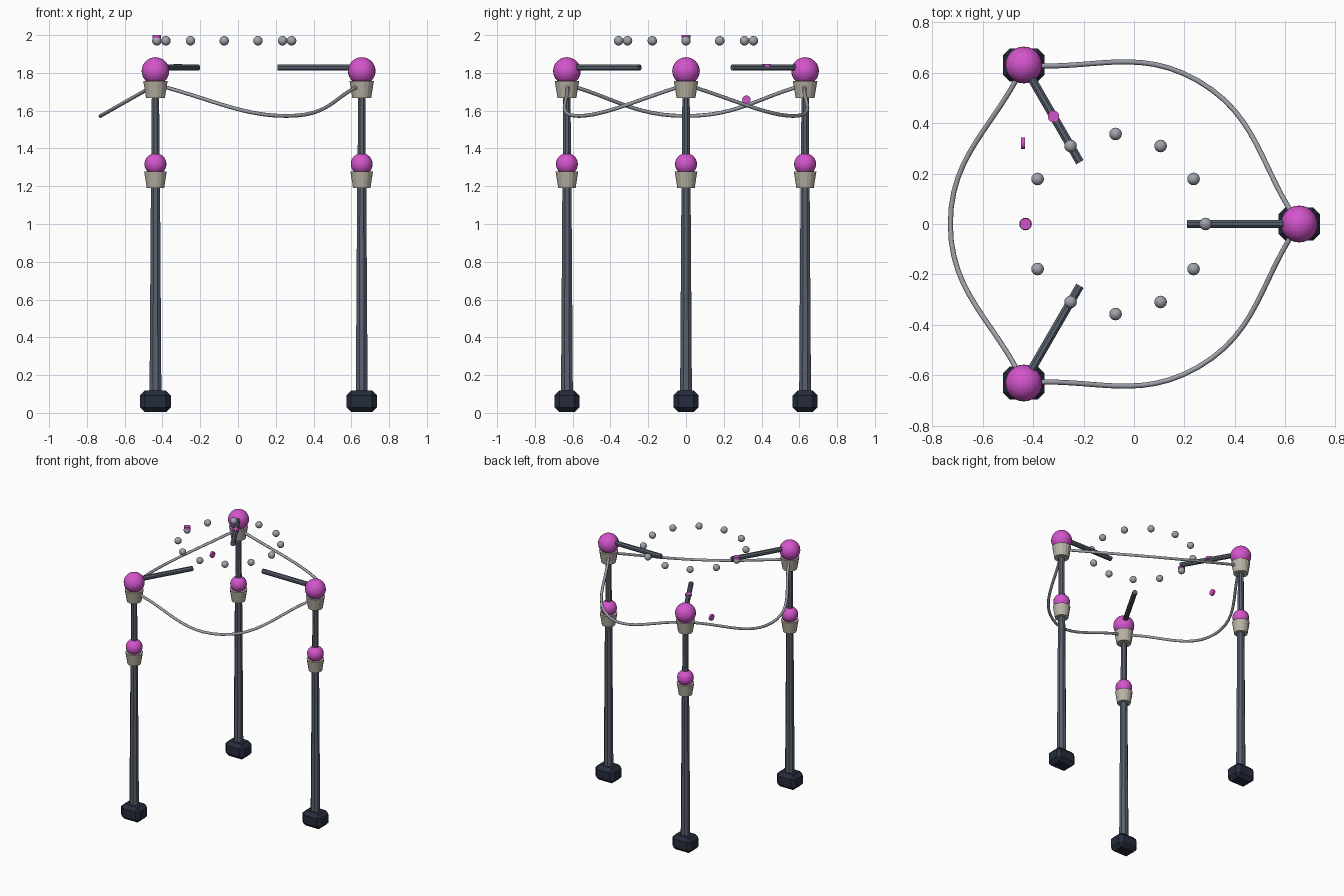
import bpy, bmesh, math
from mathutils import Vector, Matrix

if "Cube" in bpy.data.objects:
    bpy.data.objects.remove(bpy.data.objects["Cube"])

CX, R = -0.073, 0.728  # centre and radius of the three-post layout


def mat(name, c):
    m = bpy.data.materials.new(name)
    m.diffuse_color = (*c, 1)
    m.use_nodes = True
    m.node_tree.nodes["Principled BSDF"].inputs["Base Color"].default_value = m.diffuse_color
    return m


PINK = mat("magenta", (0.65, 0.09, 0.6))
NAVY = mat("navy", (0.018, 0.025, 0.045))
SLATE = mat("slate", (0.1, 0.12, 0.16))
BEIGE = mat("beige", (0.48, 0.45, 0.37))
STEEL = mat("steel", (0.35, 0.37, 0.41))


def finish(name, bm, m, smooth=False):
    me = bpy.data.meshes.new(name)
    bm.normal_update()
    for f in bm.faces:
        f.smooth = smooth
    bm.to_mesh(me)
    bm.free()
    ob = bpy.data.objects.new(name, me)
    bpy.context.collection.objects.link(ob)
    me.materials.append(m)
    return ob


def rod(name, a, b, r1, r2, m, sides=8):
    a, b = Vector(a), Vector(b)
    d = b - a
    M = Matrix.Translation((a + b) / 2) @ d.to_track_quat('Z', 'Y').to_matrix().to_4x4()
    M = M @ Matrix.Rotation(math.pi / sides, 4, 'Z')
    bm = bmesh.new()
    bmesh.ops.create_cone(bm, cap_ends=True, segments=sides, radius1=r1, radius2=r2,
                          depth=d.length, matrix=M)
    return finish(name, bm, m)


def ball(name, p, r, m, u=24, v=16):
    bm = bmesh.new()
    bmesh.ops.create_uvsphere(bm, u_segments=u, v_segments=v, radius=r,
                              matrix=Matrix.Translation(p))
    return finish(name, bm, m, True)


def polar(r, deg, z):
    a = math.radians(deg)
    return Vector((CX + r * math.cos(a), r * math.sin(a), z))


for i in range(3):
    ang = 120 * i
    p = polar(R, ang, 0)
    x, y = p.x, p.y

    # chamfered foot
    bm = bmesh.new()
    bmesh.ops.create_cube(bm, size=1, matrix=Matrix.Translation((x, y, 0.061)) @
                          Matrix.Diagonal((0.163, 0.132, 0.115, 1)))
    bmesh.ops.bevel(bm, geom=bm.edges[:], offset=0.026, segments=1, affect='EDGES')
    finish(f"foot_{i}", bm, NAVY)

    # post sections
    rod(f"lower_post_{i}", (x, y, 0.09), (x, y, 1.22), 0.034, 0.026, SLATE)
    rod(f"upper_post_{i}", (x, y, 1.22), (x, y, 1.70), 0.024, 0.021, SLATE)

    # joint cups and balls
    rod(f"lower_cup_{i}", (x, y, 1.19), (x, y, 1.278), 0.047, 0.061, BEIGE, 16)
    ball(f"lower_joint_{i}", (x, y, 1.317), 0.058, PINK)
    rod(f"upper_cup_{i}", (x, y, 1.668), (x, y, 1.757), 0.051, 0.066, BEIGE, 16)
    ball(f"upper_joint_{i}", (x, y, 1.81), 0.073, PINK)

    # inward arm
    rod(f"arm_{i}", polar(R - 0.02, ang, 1.828), polar(0.283, ang, 1.828), 0.018, 0.018, SLATE)

    # sagging cable to the next post
    cu = bpy.data.curves.new(f"cable_{i}", 'CURVE')
    cu.dimensions = '3D'
    cu.bevel_depth = 0.01
    cu.bevel_resolution = 2
    cu.use_fill_caps = True
    sp = cu.splines.new('BEZIER')
    sp.bezier_points.add(2)
    pts = (polar(R, ang, 1.737), polar(0.655, ang + 60, 1.572), polar(R, ang + 120, 1.737))
    for bp, q in zip(sp.bezier_points, pts):
        bp.co = q
        bp.handle_left_type = bp.handle_right_type = 'AUTO'
    cu.materials.append(STEEL)
    bpy.context.collection.objects.link(bpy.data.objects.new(f"cable_{i}", cu))

# ring of floating beads
for i in range(12):
    ball(f"bead_{i}", polar(0.357, 30 * i, 1.97), 0.025, STEEL, 16, 10)

# small button discs
rod("bead_button", polar(0.357, 180, 1.984), polar(0.357, 180, 2.0), 0.023, 0.023, PINK, 16)
rod("arm_button", polar(0.492, 120, 1.83), polar(0.492, 120, 1.846), 0.023, 0.023, PINK, 16)
rod("side_button", (-0.448, 0.32, 1.658), (-0.432, 0.32, 1.658), 0.023, 0.023, PINK, 16)
